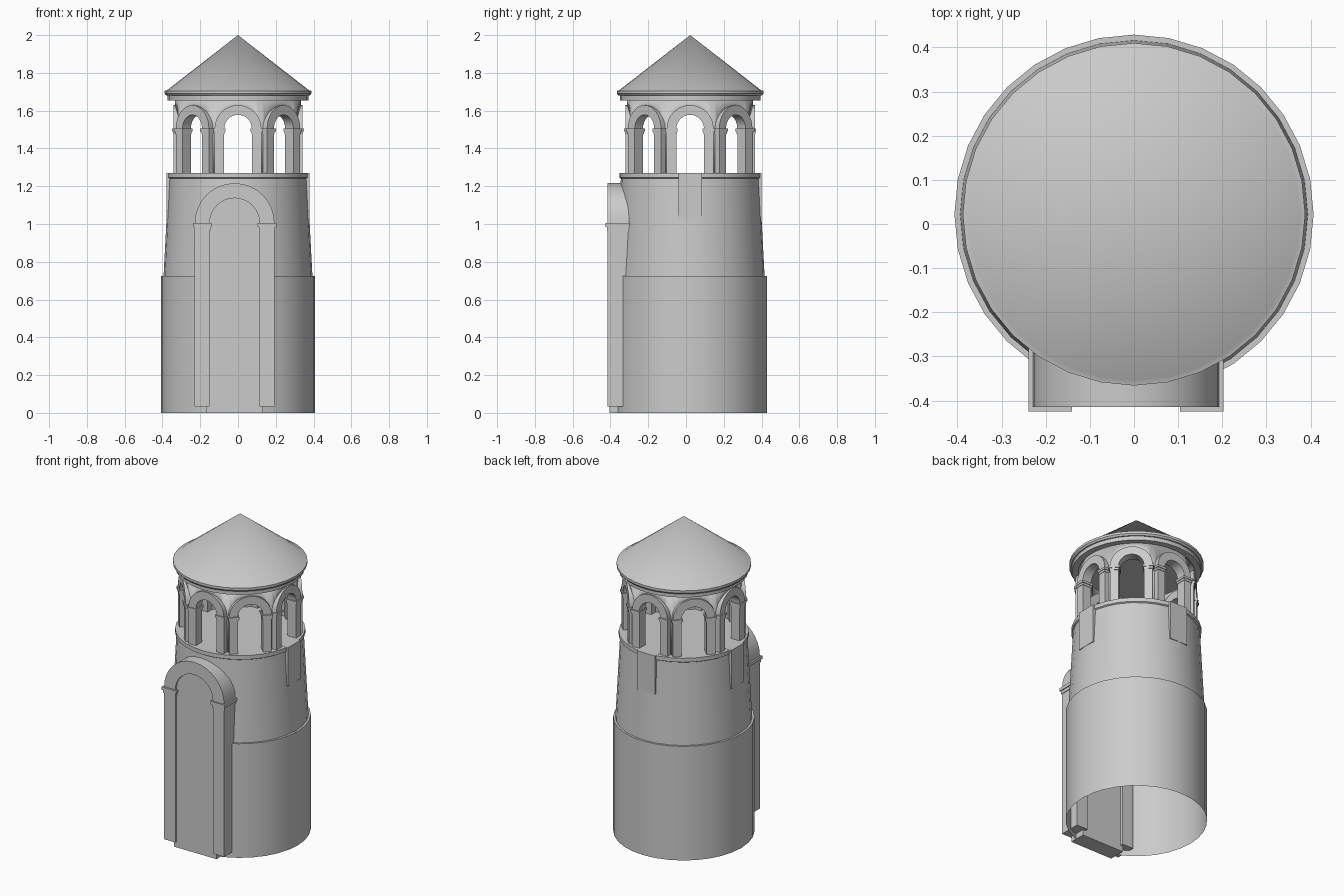
import bpy, bmesh, math
from mathutils import Matrix, Vector

cube = bpy.data.objects.get("Cube")
if cube:
    bpy.data.objects.remove(cube, do_unlink=True)

GREY = (0.6, 0.6, 0.6, 1)
stone = bpy.data.materials.new("plain_grey_stone")
stone.use_nodes = True
stone.diffuse_color = GREY
stone.node_tree.nodes["Principled BSDF"].inputs["Base Color"].default_value = GREY

CENTRE = Matrix.Translation((0, 0.022, 0))
SIDES = 32


def finish(name, bm, recalc=True):
    bmesh.ops.remove_doubles(bm, verts=bm.verts, dist=1e-5)
    if recalc:
        bmesh.ops.recalc_face_normals(bm, faces=bm.faces)
    mesh = bpy.data.meshes.new(name)
    bm.to_mesh(mesh)
    bm.free()
    mesh.materials.append(stone)
    ob = bpy.data.objects.new(name, mesh)
    bpy.context.collection.objects.link(ob)
    bpy.ops.object.select_all(action='DESELECT')
    ob.select_set(True)
    bpy.context.view_layer.objects.active = ob
    bpy.ops.object.shade_smooth_by_angle(angle=math.radians(30))
    return ob


def revolve(name, profile):
    """Spin (radius, z) points, listed from bottom to top, round the tower axis."""
    bm = bmesh.new()
    rings = [[bm.verts.new(CENTRE @ Vector((r * math.sin(a), r * math.cos(a), z)))
              for a in (math.tau * i / SIDES for i in range(SIDES))] if r else
             [bm.verts.new(CENTRE @ Vector((0, 0, z)))] * SIDES
             for r, z in profile]
    for low, high in zip(rings, rings[1:]):
        for i in range(SIDES):
            j = (i + 1) % SIDES
            corners = dict.fromkeys((low[j], low[i], high[i], high[j]))
            bm.faces.new(list(corners))
    return finish(name, bm, recalc=False)


def box(bm, place, x0, x1, y0, y1, z0, z1):
    size = Matrix.Diagonal((x1 - x0, y1 - y0, z1 - z0, 1))
    mid = Matrix.Translation(((x0 + x1) / 2, (y0 + y1) / 2, (z0 + z1) / 2))
    bmesh.ops.create_cube(bm, size=1, matrix=place @ mid @ size)


def arc(radius, z, steps=16):
    return [(radius * math.cos(math.pi * i / steps),
             z + radius * math.sin(math.pi * i / steps)) for i in range(steps + 1)]


def prism(bm, place, outline, y0, y1):
    """Extrude an (x, z) outline from y0 to y1."""
    face = bm.faces.new([bm.verts.new(place @ Vector((x, y0, z))) for x, z in outline])
    new = bmesh.ops.extrude_face_region(bm, geom=[face], use_keep_orig=True)["geom"]
    shift = place.to_3x3() @ Vector((0, y1 - y0, 0))
    bmesh.ops.translate(bm, vec=shift, verts=[v for v in new if isinstance(v, bmesh.types.BMVert)])


def archway(bm, place, inner, outer, base, spring, front, back, lip):
    """Two posts with stepped capitals and a round arch over them."""
    for side in (-1, 1):
        a, b = sorted((side * inner, side * outer))
        box(bm, place, a, b, front, back, base, spring)
        for grow, low, high in ((lip * 0.4, 4, 2), (lip, 2, 0)):
            box(bm, place, a - grow, b + grow, front - grow, back + grow,
                spring - low * lip, spring - high * lip)
    prism(bm, place, arc(outer, spring) + arc(inner, spring)[::-1], front, back)


# Tower body: open-bottomed drum, tapered upper stage, rim and floor
revolve("tower_body", [(0.407, 0), (0.407, 0.725), (0.394, 0.725), (0.367, 1.24),
                       (0.375, 1.245), (0.375, 1.27), (0, 1.27)])

# Conical roof with stepped cornice and flat ceiling
revolve("roof", [(0, 1.655), (0.372, 1.655), (0.372, 1.68), (0.38, 1.68),
                 (0.388, 1.69), (0.388, 1.705), (0.376, 1.708), (0, 2.0)])

# Doorway: arched surround and door slab
door_place = Matrix.Translation((-0.018, 0, 0))
bm = bmesh.new()
archway(bm, door_place, 0.132, 0.211, 0.035, 1.005, -0.415, -0.28, 0.01)
finish("door_surround", bm)
bm = bmesh.new()
prism(bm, door_place, [(-0.15, 0), (0.15, 0), (0.15, 0.98)] + arc(0.137, 1.0)
      + [(-0.15, 0.98)], -0.404, -0.3)
finish("door", bm)

# Upright panels on the upper stage: left, back and right
bm = bmesh.new()
for quarter in (1, 2, 3):
    turn = CENTRE @ Matrix.Rotation(quarter * math.pi / 2, 4, 'Z')
    box(bm, turn, -0.063, 0.063, -0.379, -0.33, 1.025, 1.271)
finish("wall_panels", bm)

# Lantern: eight archways facing outwards
BAYS = 8
bm = bmesh.new()
for i in range(BAYS):
    turn = CENTRE @ Matrix.Rotation(math.tau * i / BAYS, 4, 'Z')
    archway(bm, turn, 0.073, 0.124, 1.27, 1.505, -0.342, -0.28, 0.007)
finish("lantern_arches", bm)

# Lantern wall: curved shell whose lower edge follows the arches
WALL, HOLE, SPRING = 0.334, 0.1, 1.505
edge = math.asin(HOLE / WALL)
half = math.pi / BAYS
spans = [(-half, -edge, False), (edge, half, False)]
cuts = [math.asin(x / WALL) for x, z in arc(HOLE, SPRING)][::-1]
spans += [(a, b, True) for a, b in zip(cuts, cuts[1:])]


def lower_edge(angle, is_open):
    if not is_open:
        return 1.27
    return SPRING + math.sqrt(max(0, HOLE ** 2 - (WALL * math.sin(angle)) ** 2))


bm = bmesh.new()
for i in range(BAYS):
    turn = CENTRE @ Matrix.Rotation(math.tau * i / BAYS, 4, 'Z')
    for a, b, is_open in spans:
        levels = [(a, lower_edge(a, is_open)), (b, lower_edge(b, is_open)), (b, 1.66), (a, 1.66)]
        if not is_open:
            levels.insert(2 if a < 0 else 4, (b if a < 0 else a, SPRING))
        bm.faces.new([bm.verts.new(turn @ Vector((WALL * math.sin(t), -WALL * math.cos(t), z)))
                      for t, z in levels])
wall = finish("lantern_wall", bm, recalc=False)
shell = wall.modifiers.new("thickness", 'SOLIDIFY')
shell.thickness = 0.03
shell.offset = -1
